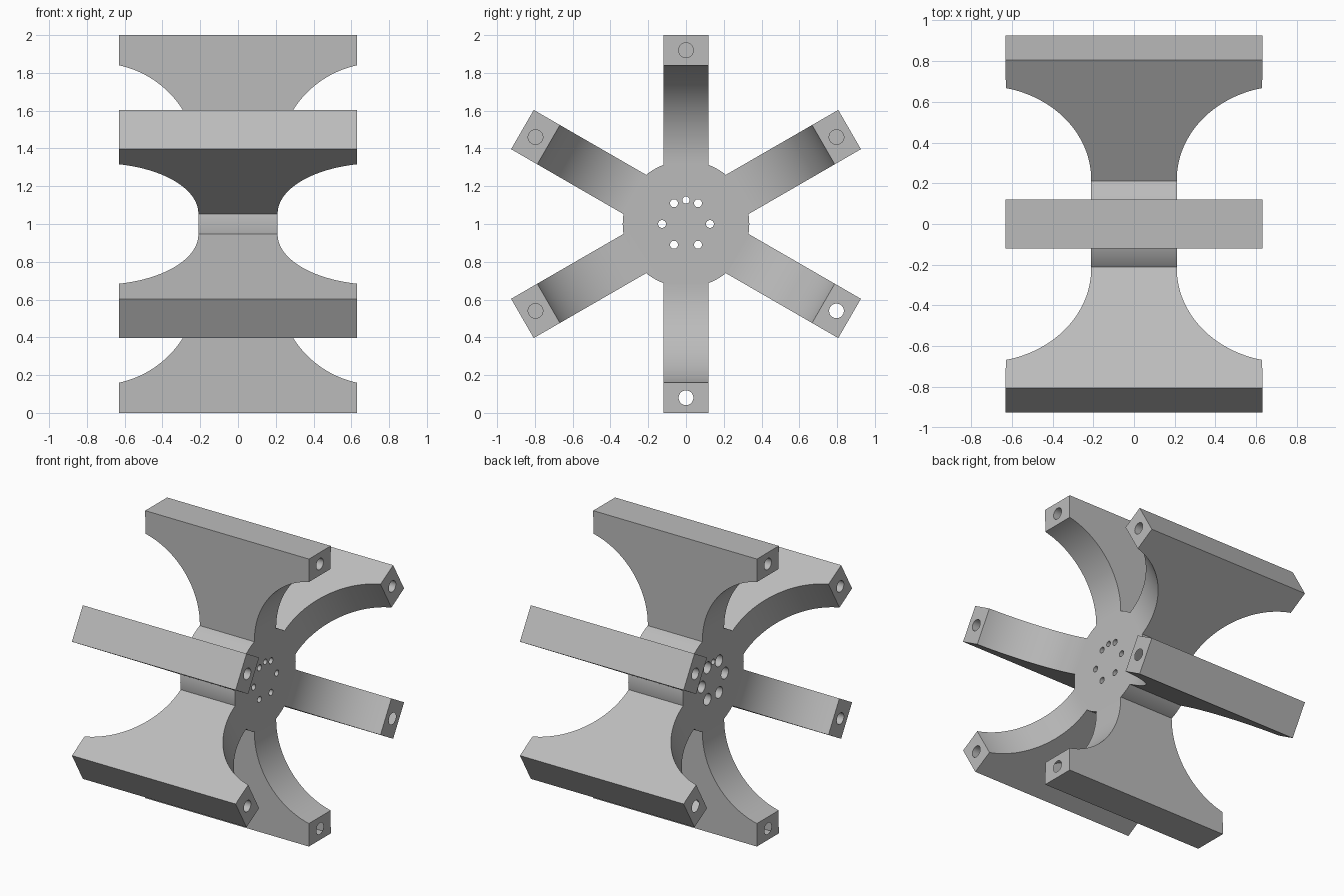
import bpy, bmesh
from math import cos, sin, pi, radians, asin
from mathutils import Matrix, Vector

cube = bpy.data.objects.get("Cube")
if cube:
    bpy.data.objects.remove(cube, do_unlink=True)

CENTRE = Vector((0, 0, 1))
HALF_HUB, HUB_R = 0.21, 0.335        # hub half width and radius
HALF_BAR, BAR_IN, HALF_T = 0.63, 0.84, 0.12   # outer bar size
ARC_R, ARC_Z = 0.532, 0.32           # scooped sides of the arms

grey = bpy.data.materials.new("grey")
grey.use_nodes = True
grey.diffuse_color = (0.5, 0.5, 0.5, 1)
grey.node_tree.nodes["Principled BSDF"].inputs["Base Color"].default_value = (0.5, 0.5, 0.5, 1)


def make_object(name, bm):
    bmesh.ops.recalc_face_normals(bm, faces=bm.faces)
    mesh = bpy.data.meshes.new(name)
    bm.to_mesh(mesh)
    bm.free()
    mesh.materials.append(grey)
    ob = bpy.data.objects.new(name, mesh)
    bpy.context.collection.objects.link(ob)
    return ob


def add_rod(bm, x0, x1, angle, dist, radius, sides):
    """Cylinder along x, placed at an angle and distance around the axle."""
    spot = CENTRE + Vector(((x0 + x1) / 2, dist * cos(angle), dist * sin(angle)))
    bmesh.ops.create_cone(bm, cap_ends=True, segments=sides, radius1=radius, radius2=radius,
                          depth=x1 - x0,
                          matrix=Matrix.Translation(spot) @ Matrix.Rotation(pi / 2, 4, 'Y'))


def make_arm(name, angle):
    """Scooped arm profile in x-z, extruded in y and turned about the axle."""
    end = asin((BAR_IN - ARC_Z) / ARC_R)
    side = [(HALF_HUB, 0.2)]
    for i in range(33):
        a = end * i / 32
        side.append((HALF_HUB + ARC_R * (1 - cos(a)), ARC_Z + ARC_R * sin(a)))
    side.append((HALF_BAR, 1.0))
    outline = side + [(-x, z) for x, z in reversed(side)]
    bm = bmesh.new()
    face = bm.faces.new([bm.verts.new((x, -HALF_T, z)) for x, z in outline])
    ext = bmesh.ops.extrude_face_region(bm, geom=[face])
    verts = [v for v in ext["geom"] if isinstance(v, bmesh.types.BMVert)]
    bmesh.ops.translate(bm, verts=verts, vec=(0, 2 * HALF_T, 0))
    bm.transform(Matrix.Translation(CENTRE) @ Matrix.Rotation(angle, 4, 'X'))
    return make_object(name, bm)


def combine(target, tool, operation):
    """Apply a boolean and discard the tool."""
    mod = target.modifiers.new(operation.lower(), 'BOOLEAN')
    mod.operation, mod.solver, mod.object = operation, 'EXACT', tool
    bpy.context.view_layer.objects.active = target
    bpy.ops.object.modifier_apply(modifier=mod.name)
    bpy.data.objects.remove(tool, do_unlink=True)


# Hub drum
bm = bmesh.new()
add_rod(bm, -HALF_HUB, HALF_HUB, 0, 0, HUB_R, 96)
wheel = make_object("spoked_wheel", bm)

# Six arms merged with the hub
for k in range(6):
    combine(wheel, make_arm("arm", radians(60 * k)), 'UNION')

# Bolt holes, and the extra locating hole at the top
bm = bmesh.new()
for k in range(6):
    add_rod(bm, -0.3, 0.3, radians(60 * k), 0.127, 0.021, 24)
add_rod(bm, -0.3, 0.3, pi / 2, 0.127, 0.019, 24)
combine(wheel, make_object("bolt_holes", bm), 'DIFFERENCE')

# Wide recesses for bolt heads on one side
bm = bmesh.new()
for k in range(6):
    add_rod(bm, -0.3, -0.09, radians(60 * k), 0.127, 0.04, 32)
combine(wheel, make_object("bolt_recesses", bm), 'DIFFERENCE')

# Blind holes in both ends of every bar
bm = bmesh.new()
for k in range(6):
    for x0, x1 in ((0.4, 0.7), (-0.7, -0.4)):
        add_rod(bm, x0, x1, radians(60 * k + 30), 0.92, 0.039, 32)
combine(wheel, make_object("end_holes", bm), 'DIFFERENCE')

# Smooth curves, crisp edges
bpy.ops.object.select_all(action='DESELECT')
wheel.select_set(True)
bpy.context.view_layer.objects.active = wheel
bpy.ops.object.shade_smooth_by_angle(angle=radians(25))
